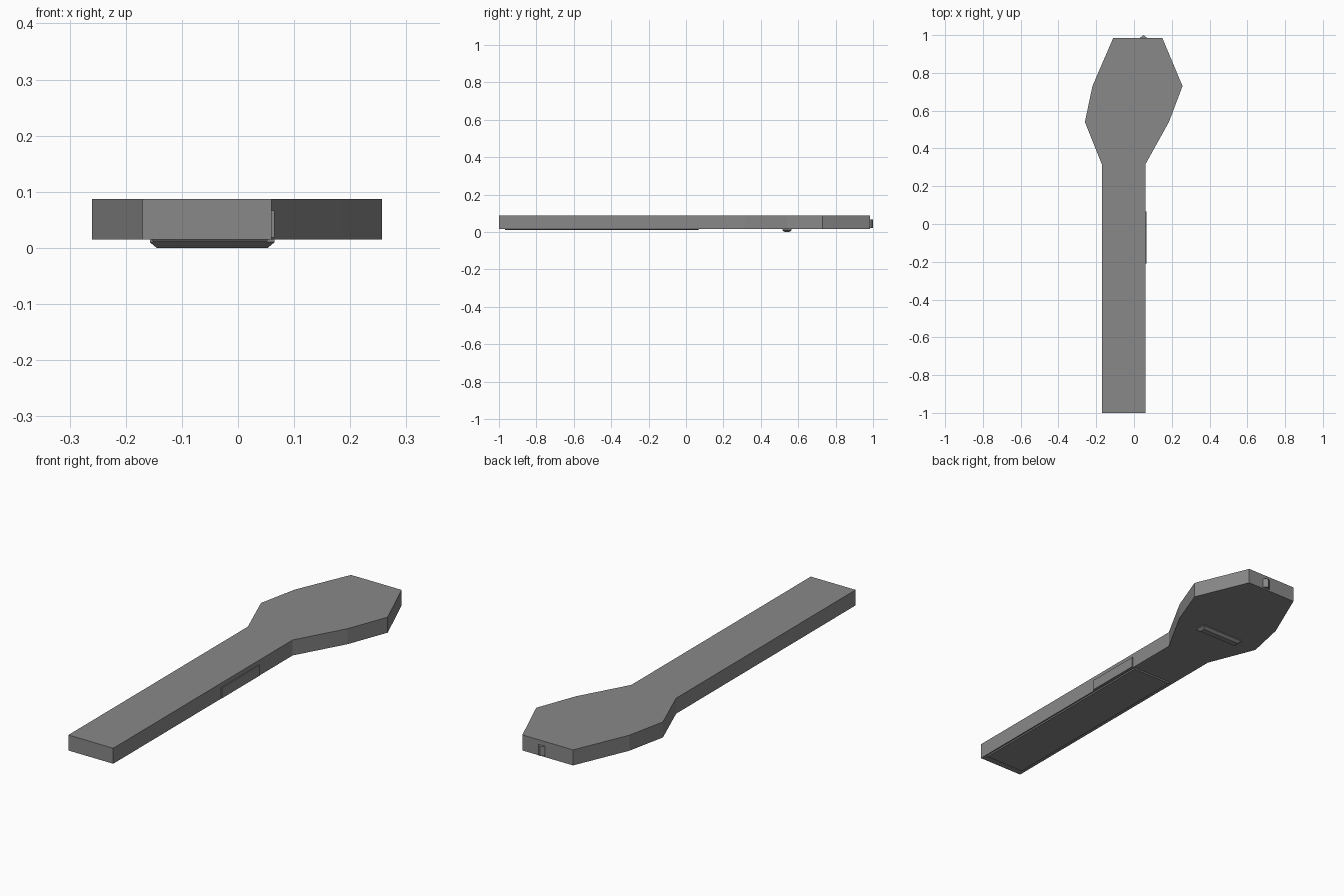
import bpy
import bmesh
from mathutils import Vector

cube = bpy.data.objects.get("Cube")
if cube:
    bpy.data.objects.remove(cube, do_unlink=True)


def material(name, colour):
    mat = bpy.data.materials.new(name)
    mat.use_nodes = True
    mat.diffuse_color = (*colour, 1)
    mat.node_tree.nodes["Principled BSDF"].inputs["Base Color"].default_value = (*colour, 1)
    return mat


GREY = material("mid grey", (0.25, 0.25, 0.25))


def prism(name, outline, z0, z1, inset=0.0):
    """Extrude an outline upward; inset shrinks the lower face about its centre."""
    centre = sum((Vector(p) for p in outline), Vector((0, 0))) / len(outline)
    bm = bmesh.new()
    top = [bm.verts.new((x, y, z1)) for x, y in outline]
    low = []
    for x, y in outline:
        dx, dy = x - centre.x, y - centre.y
        sx = max(abs(dx) - inset, 0) * (1 if dx > 0 else -1)
        sy = max(abs(dy) - inset, 0) * (1 if dy > 0 else -1)
        low.append(bm.verts.new((centre.x + sx, centre.y + sy, z0)))
    bm.faces.new(top)
    bm.faces.new(low[::-1])
    for i in range(len(top)):
        j = (i + 1) % len(top)
        bm.faces.new((top[i], low[i], low[j], top[j]))
    bmesh.ops.recalc_face_normals(bm, faces=bm.faces)
    mesh = bpy.data.meshes.new(name)
    bm.to_mesh(mesh)
    bm.free()
    mesh.materials.append(GREY)
    obj = bpy.data.objects.new(name, mesh)
    bpy.context.collection.objects.link(obj)
    return obj


def rect(x0, x1, y0, y1):
    return [(x0, y0), (x1, y0), (x1, y1), (x0, y1)]


# Flat body: long handle widening into a faceted head
prism("body", [(-0.17, -1), (0.06, -1), (0.06, 0.315), (0.185, 0.54), (0.257, 0.73),
               (0.15, 0.985), (-0.11, 0.985), (-0.22, 0.73), (-0.26, 0.54),
               (-0.17, 0.315)], 0.015, 0.087)

# Thin panel under the handle
prism("underside_panel", rect(-0.155, 0.055, -0.97, 0.07), 0.010, 0.016, 0.005)

# Bevelled bar under the head
prism("underside_bar_base", rect(-0.157, 0.065, 0.515, 0.565), 0.010, 0.016)
prism("underside_bar", rect(-0.157, 0.065, 0.515, 0.565), 0.0, 0.010, 0.012)

# Thin plate on the left side of the handle
prism("side_plate", rect(0.058, 0.065, -0.21, 0.065), 0.018, 0.067)

# Small pointed button on the back end
prism("end_button", [(0.03, 0.98), (0.07, 0.98), (0.066, 0.988), (0.05, 1.0), (0.034, 0.988)],
      0.022, 0.066)
